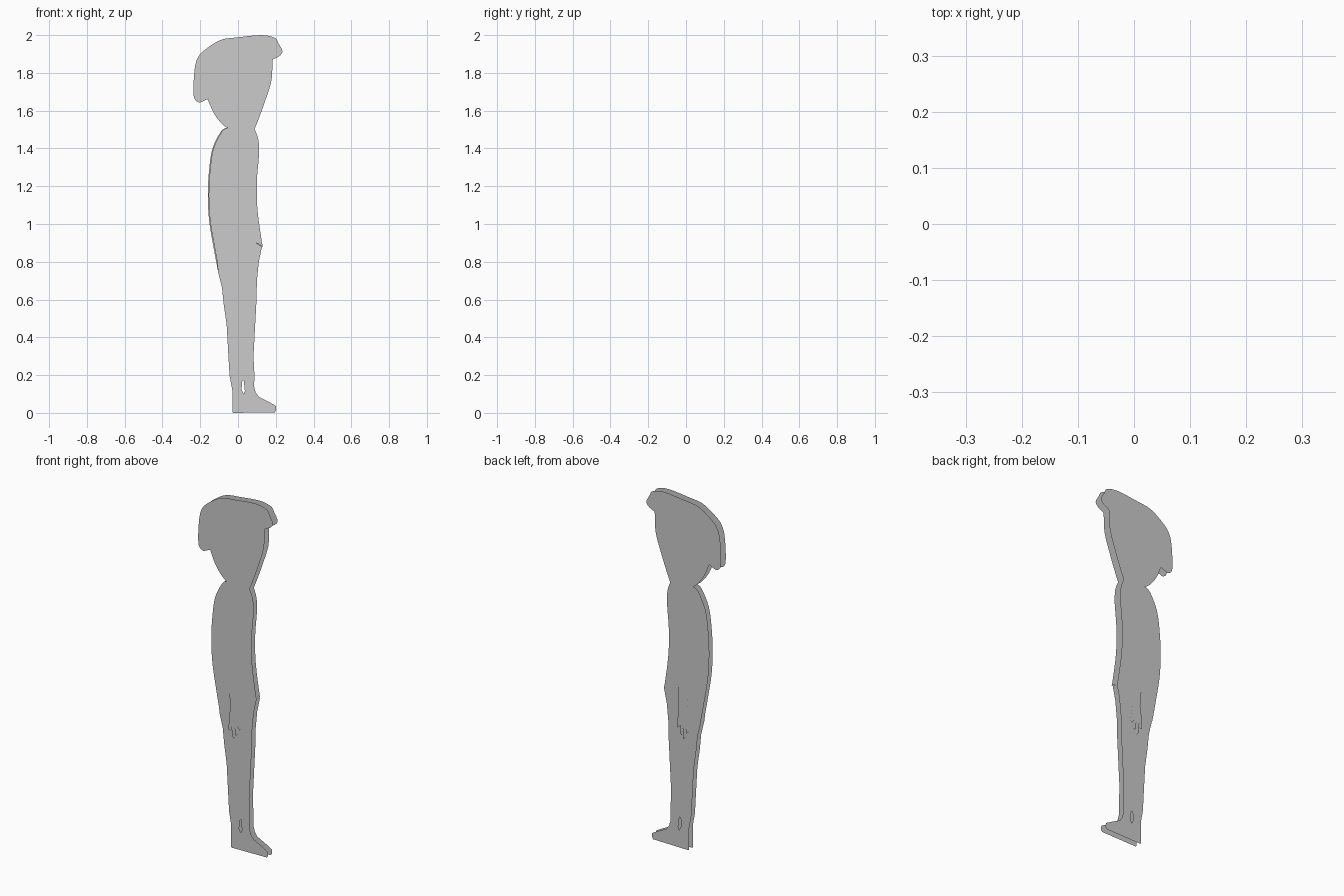
import bpy, bmesh, math

# Paper-thin figure seen in profile: two mirrored layers of flat cut-outs


def smooth(pts, steps=4):
    """Open Catmull-Rom curve through the points."""
    p = [pts[0]] + pts + [pts[-1]]
    out = []
    for i in range(1, len(p) - 2):
        for k in range(steps):
            t = k / steps
            out.append(tuple(0.5 * (2 * b + (c - a) * t
                                    + (2 * a - 5 * b + 4 * c - d) * t * t
                                    + (3 * b - a - 3 * c + d) * t ** 3)
                             for a, b, c, d in zip(p[i - 1], p[i], p[i + 1], p[i + 2])))
    return out + [pts[-1]]


def sheet(name, outline, y, dx=0.0):
    """Flat cut-out in the xz plane, facing away from y = 0."""
    bm = bmesh.new()
    face = bm.faces.new([bm.verts.new((x + dx, y, z)) for x, z in outline])
    face.normal_update()
    if face.normal.y * y < 0:
        face.normal_flip()
    bmesh.ops.triangulate(bm, faces=[face])
    me = bpy.data.meshes.new(name)
    bm.to_mesh(me)
    bm.free()
    ob = bpy.data.objects.new(name, me)
    bpy.context.collection.objects.link(ob)
    return ob


# Head with hair mass at the back and fringe at the front
head = smooth([(-.06, 1.51), (-.09, 1.535), (-.13, 1.59), (-.16, 1.66)])
head += smooth([(-.165, 1.66), (-.185, 1.65), (-.21, 1.645), (-.235, 1.68),
                (-.23, 1.815), (-.21, 1.885), (-.165, 1.93), (-.09, 1.975),
                (0, 1.988), (.125, 2.0), (.195, 1.985), (.215, 1.955),
                (.235, 1.915), (.22, 1.89), (.185, 1.872)])
head += smooth([(.182, 1.86), (.177, 1.76), (.145, 1.655), (.105, 1.545),
                (.083, 1.492)])

# Shirt: back edge, curved hem, buttoned front edge
shirt = smooth([(-.055, 1.511), (-.09, 1.49), (-.135, 1.4), (-.153, 1.285),
                (-.16, 1.155), (-.153, 1.02), (-.13, .88), (-.105, .745)])
shirt += smooth([(-.098, .755), (-.085, .81), (-.05, .87), (.02, .91),
                 (.08, .905), (.127, .88)])
shirt += smooth([(.122, .9), (.098, 1.075), (.095, 1.23), (.106, 1.365),
                 (.103, 1.445), (.084, 1.5)])

# Trousers with a slit at the ankle
trousers = [(-.12, .9), (-.105, .745), (-.085, .665), (-.075, .57), (-.06, .465),
            (-.045, .2), (-.03, .12), (.018, .115), (.022, .165), (.03, .175),
            (.036, .12), (.085, .13), (.087, .2), (.082, .3), (.09, .45),
            (.098, .6), (.1, .7), (.11, .8), (.127, .88), (.05, .93)]

# Shoe
shoe = [(-.03, .135), (-.03, .003), (-.025, 0), (.195, .003), (.203, .015),
        (.2, .037), (.16, .06), (.11, .085), (.093, .11), (.085, .14),
        (.04, .125), (.03, .1), (.018, .125)]

# Sleeve with turned-up cuff
sleeve = smooth([(-.08, 1.055), (-.08, 1.107), (-.064, 1.11)], 1)
sleeve += smooth([(-.055, 1.19), (-.05, 1.38), (-.033, 1.44), (-.005, 1.457),
                  (.022, 1.43), (.035, 1.36), (.022, 1.12)])
sleeve += [(.035, 1.105), (.042, 1.02), (.02, 1.0), (-.048, 1.035)]

# Forearm and hand with fingers
hand = [(-.05, 1.04), (-.03, .895), (-.022, .8), (-.032, .73), (-.033, .67),
        (-.02, .665), (-.015, .7), (-.012, .64), (.002, .625), (.004, .69),
        (.012, .645), (.022, .655), (.02, .7), (.038, .68), (.042, .7),
        (.03, .78), (.03, .935), (.03, 1.01)]

for side, s in (("front", -1), ("back", 1)):
    arm_dx = -.01 if s < 0 else 0.0
    sheet(side + "_head", head, s * .021)
    sheet(side + "_shirt", shirt, s * .019, .005 if s < 0 else 0)
    sheet(side + "_trousers", trousers, s * .016)
    sheet(side + "_shoe", shoe, s * .018)
    sheet(side + "_hand", hand, s * .0225, arm_dx)
    sheet(side + "_sleeve", sleeve, s * .0235, arm_dx)
    # Row of buttons down the shirt front
    for i in range(7):
        cz = 1.4 - i * .07
        disc = [(.065 + .006 * math.cos(k * math.pi / 4),
                 cz + .006 * math.sin(k * math.pi / 4)) for k in range(8)]
        sheet(f"{side}_button_{i}", disc, s * .0205)
